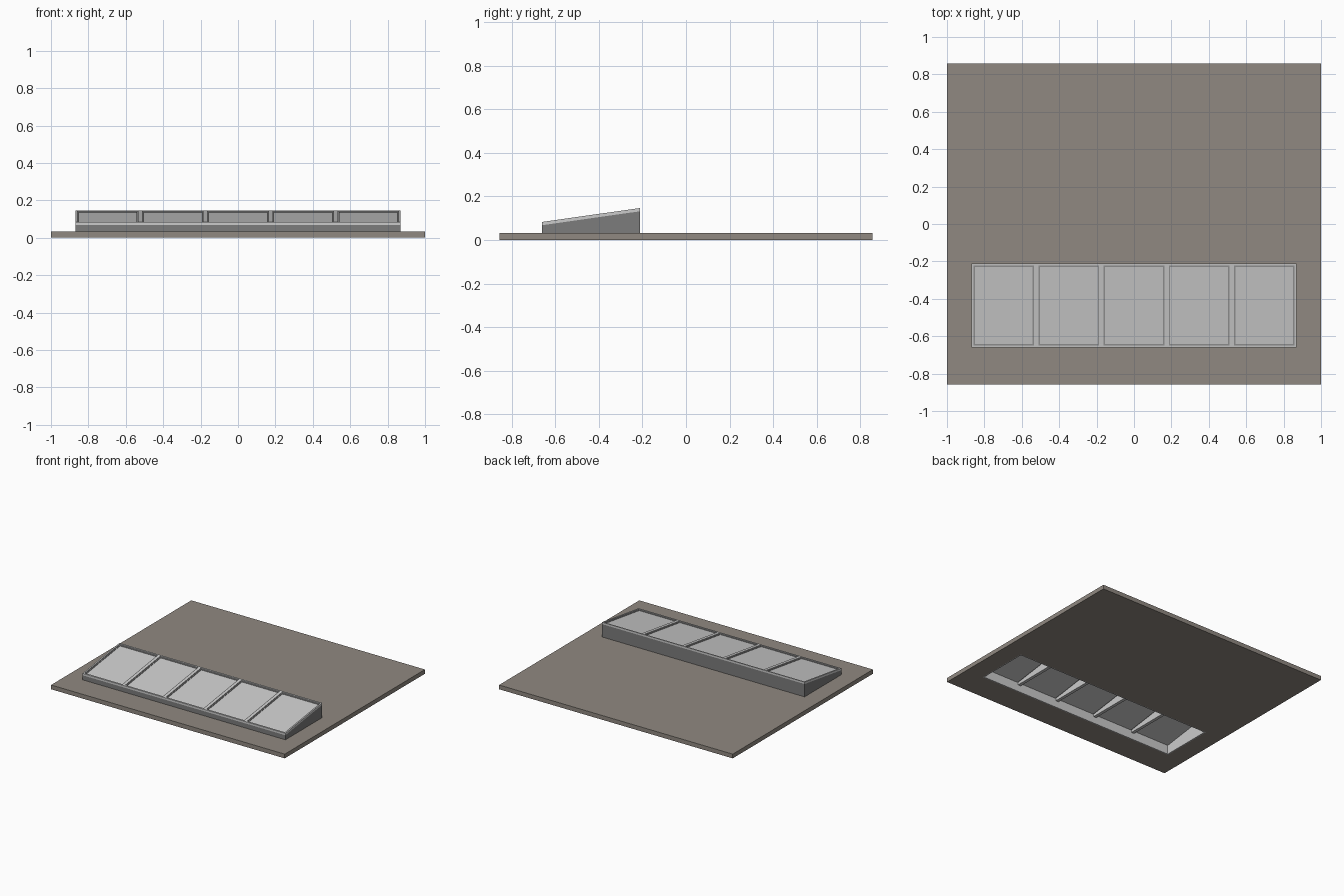
import bpy, bmesh

if "Cube" in bpy.data.objects:
    bpy.data.objects.remove(bpy.data.objects["Cube"])

# Roof light bounds and the sloping top plane
X, Y0, Y1 = 0.868, -0.66, -0.21


def slope(drop=0.0):
    """Height of the tilted top plane at y, lowered by drop."""
    return lambda y: 0.083 + (y - Y0) * (0.147 - 0.083) / (Y1 - Y0) - drop


def flat(z):
    return lambda y: z


def material(name, r, g, b):
    m = bpy.data.materials.new(name)
    m.diffuse_color = (r, g, b, 1)
    m.use_nodes = True
    m.node_tree.nodes["Principled BSDF"].inputs["Base Color"].default_value = m.diffuse_color
    return m


def finish(name, bm, mat=None):
    bmesh.ops.recalc_face_normals(bm, faces=bm.faces)
    mesh = bpy.data.meshes.new(name)
    bm.to_mesh(mesh)
    bm.free()
    ob = bpy.data.objects.new(name, mesh)
    bpy.context.collection.objects.link(ob)
    if mat:
        mesh.materials.append(mat)
    return ob


def loop(bm, rect, z):
    x0, x1, y0, y1 = rect
    return [bm.verts.new((x, y, z(y))) for x, y in
            ((x0, y0), (x1, y0), (x1, y1), (x0, y1))]


def bridge(bm, a, b):
    for i in range(4):
        j = (i + 1) % 4
        bm.faces.new((a[i], a[j], b[j], b[i]))


def ring(name, outer, inner, low, high, mat=None):
    """Rectangular frame between a lower and an upper plane."""
    bm = bmesh.new()
    loops = [loop(bm, outer, low), loop(bm, outer, high),
             loop(bm, inner, high), loop(bm, inner, low)]
    for i in range(4):
        bridge(bm, loops[i], loops[(i + 1) % 4])
    return finish(name, bm, mat)


def block(name, rect, low, high, mat=None):
    """Solid block between a lower and an upper plane."""
    bm = bmesh.new()
    a, b = loop(bm, rect, low), loop(bm, rect, high)
    bridge(bm, a, b)
    bm.faces.new(a)
    bm.faces.new(b)
    return finish(name, bm, mat)


def inset(rect, d):
    return (rect[0] + d, rect[1] - d, rect[2] + d, rect[3] - d)


brown = material("roof_brown", 0.28, 0.25, 0.22)
dark = material("curb_grey", 0.2, 0.2, 0.2)
seal = material("seal_grey", 0.3, 0.3, 0.3)
glass = material("glass_grey", 0.62, 0.62, 0.62)

outer = (-X, X, Y0, Y1)
hole = inset(outer, 0.016)
clear = inset(outer, 0.024)

# Roof slab with opening, dark curb, pale inner lining
ring("roof_slab", (-1, 1, -0.857, 0.857), hole, flat(0), flat(0.033), brown)
ring("curb", outer, hole, flat(0.033), slope(0.015), dark)
ring("inner_lining", hole, clear, flat(0), slope(0.015))

# Sloping top frame
opening = inset(outer, 0.011)
ring("top_frame", outer, opening, slope(0.015), slope())

# Five panes, each with a recessed seal, and wedge dividers between them
count, bar = 5, 0.024
width = (opening[1] - opening[0] - bar * (count - 1)) / count
for i in range(count):
    x0 = opening[0] + i * (width + bar)
    pane = (x0, x0 + width, opening[2], opening[3])
    ring(f"pane_seal_{i + 1}", pane, inset(pane, 0.008),
         slope(0.015), slope(0.006), seal)
    block(f"glass_pane_{i + 1}", inset(pane, 0.008),
          slope(0.016), slope(0.009), glass)
    if i < count - 1:
        block(f"divider_{i + 1}",
              (x0 + width, x0 + width + bar, opening[2], opening[3]),
              flat(0.052), slope())
